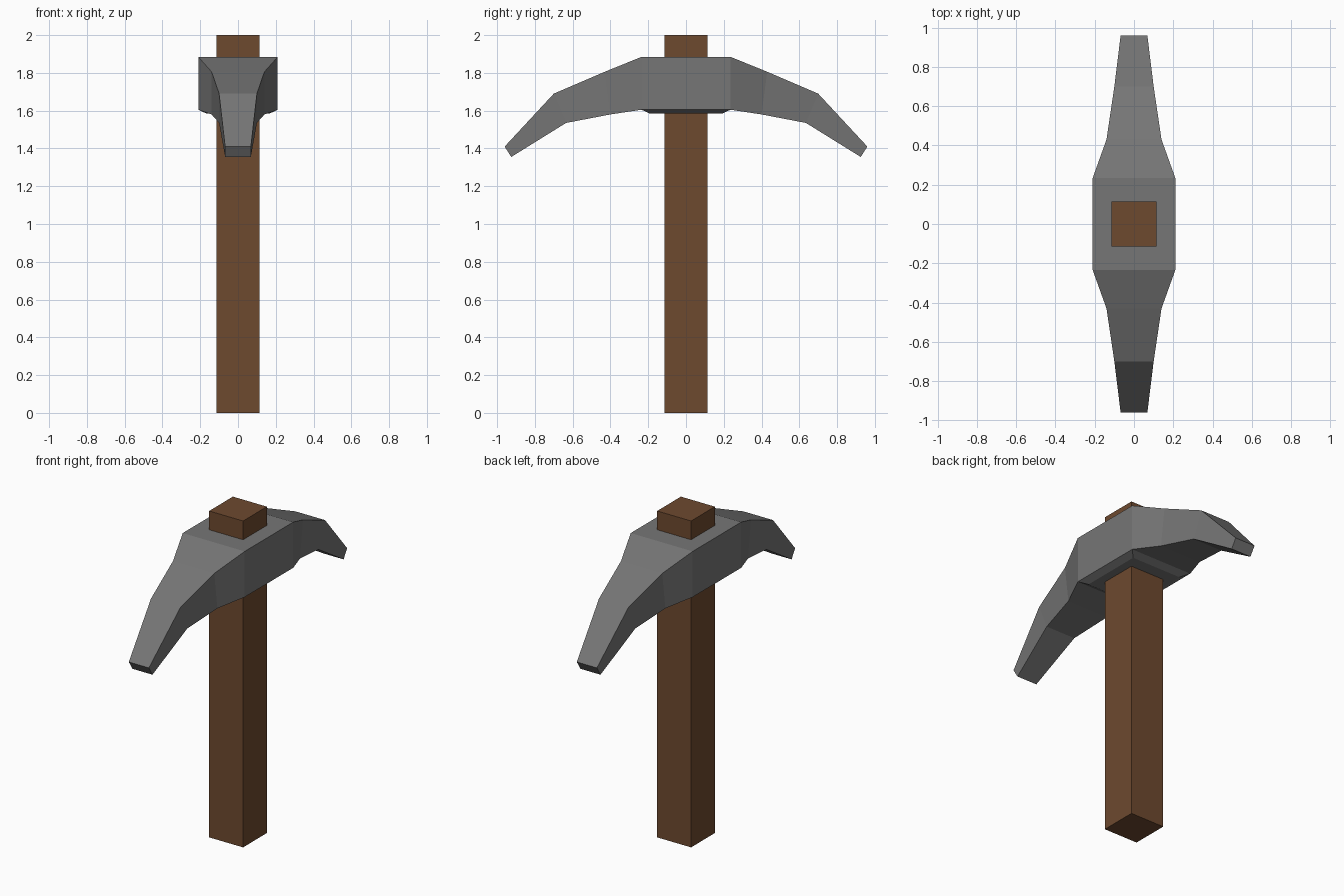
import bpy, bmesh

if "Cube" in bpy.data.objects:
    bpy.data.objects.remove(bpy.data.objects["Cube"])


def material(name, rgb):
    m = bpy.data.materials.new(name)
    m.diffuse_color = (*rgb, 1)
    m.use_nodes = True
    m.node_tree.nodes["Principled BSDF"].inputs["Base Color"].default_value = m.diffuse_color
    return m


def make_object(name, bm, mat):
    bmesh.ops.recalc_face_normals(bm, faces=bm.faces)
    me = bpy.data.meshes.new(name)
    bm.to_mesh(me)
    bm.free()
    me.materials.append(mat)
    ob = bpy.data.objects.new(name, me)
    bpy.context.collection.objects.link(ob)
    return ob


wood = material("brown wood", (0.155, 0.067, 0.028))
iron = material("grey iron", (0.18, 0.18, 0.18))

# Handle: square post
bm = bmesh.new()
bmesh.ops.create_cube(bm, size=1)
for v in bm.verts:
    v.co = (v.co.x * 0.23, v.co.y * 0.23, v.co.z * 2 + 1)
make_object("handle", bm, wood)

# Head: rectangular sections lofted from one tip to the other
# (half width, top y, top z, bottom y, bottom z)
half = [
    (0.21, 0.235, 1.885, 0.235, 1.605),
    (0.14, 0.43, 1.806, 0.40, 1.58),
    (0.10, 0.70, 1.69, 0.635, 1.535),
    (0.068, 0.96, 1.41, 0.925, 1.355),
]
sections = [(w, -ty, tz, -by, bz) for w, ty, tz, by, bz in reversed(half)] + half
bm = bmesh.new()
rings = [[bm.verts.new(c) for c in
          ((-w, ty, tz), (w, ty, tz), (w, by, bz), (-w, by, bz))]
         for w, ty, tz, by, bz in sections]
for a, b in zip(rings, rings[1:]):
    for i in range(4):
        j = (i + 1) % 4
        bm.faces.new((a[i], a[j], b[j], b[i]))
bm.faces.new(rings[0])
bm.faces.new(rings[-1])
bmesh.ops.recalc_face_normals(bm, faces=bm.faces)

# Shallow swelling under the socket
under = [f for f in bm.faces
         if f.normal.z < -0.9 and abs(f.calc_center_median().y) < 0.01]
bmesh.ops.inset_region(bm, faces=under, thickness=0.06)
for v in under[0].verts:
    v.co.z = 1.585
make_object("pick_head", bm, iron)
